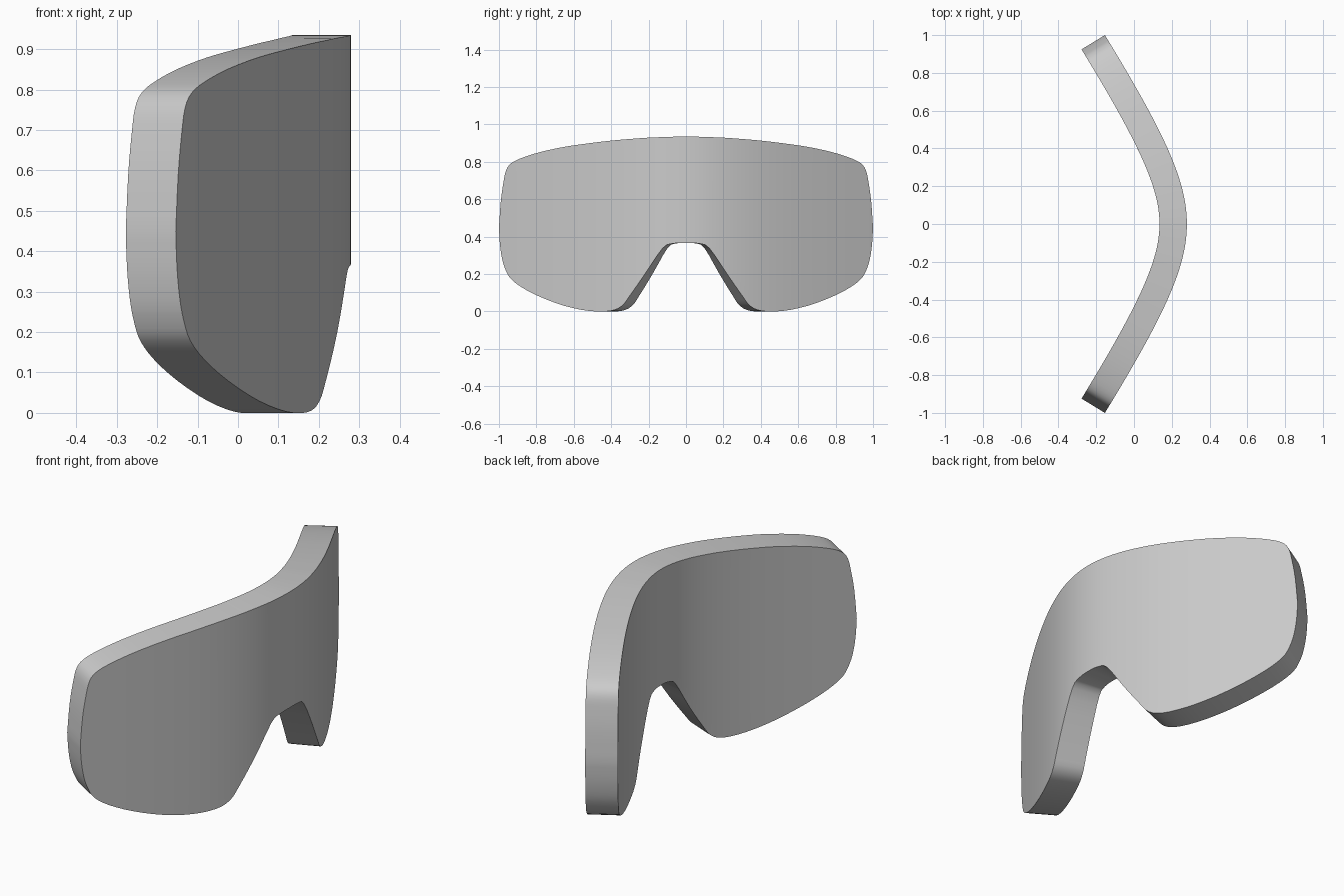
import bpy, bmesh
from math import sqrt, radians
from mathutils import Vector

if "Cube" in bpy.data.objects:
    bpy.data.objects.remove(bpy.data.objects["Cube"])

THICK, ROWS, SUB = 0.145, 10, 3

# Half outline of the shield (y, z), from the nose centre out to the temple tip
TOP = [(0, .935), (.07, .934), (.13, .932), (.22, .928), (.30, .922), (.35, .918),
       (.42, .911), (.52, .899), (.65, .88), (.78, .852), (.88, .82), (.935, .792),
       (.962, .755), (.976, .69), (.99, .59), (1, .45)]
BOTTOM = [(0, .367), (.07, .363), (.125, .338), (.22, .20), (.30, .085), (.345, .028),
          (.41, .002), (.52, .003), (.65, .03), (.78, .078), (.88, .13), (.94, .178),
          (.966, .225), (.983, .28), (.995, .36), (1, .45)]


def smooth_path(pts):
    """Catmull-Rom curve through the points."""
    p = [Vector(q) for q in pts]
    p = [Vector((-p[1].x, p[1].y))] + p + [p[-1]]
    out = []
    for a, b, c, d in zip(p, p[1:], p[2:], p[3:]):
        for k in range(SUB):
            t = k / SUB
            out.append(.5 * (2*b + (c-a)*t + (2*a-5*b+4*c-d)*t*t + (3*b-a-3*c+d)*t**3))
    return out + [p[-1]]


def wrap(q, depth):
    """Place an outline point on the curved shield, depth measured inwards."""
    y, z = q
    a, m = .3, .67
    root = sqrt(a*a + (m*y)**2)
    n = Vector((1, m*m*y/root, 0)).normalized()
    return Vector((.28 + a - root, y, z)) - n*depth


top, bottom = smooth_path(TOP), smooth_path(BOTTOM)
bm = bmesh.new()


def skin(columns):
    cols = [[bm.verts.new(v) for v in c] for c in columns]
    for a, b in zip(cols, cols[1:]):
        for i in range(len(a) - 1):
            bm.faces.new((a[i], b[i], b[i+1], a[i+1]))


# Outer and inner faces
for depth in (0, THICK):
    skin([[wrap(t.lerp(b, r/ROWS), depth) for r in range(ROWS + 1)]
          for t, b in zip(top, bottom)])
# Rim joining them
for edge in (top, bottom):
    skin([[wrap(q, 0), wrap(q, THICK)] for q in edge])

bmesh.ops.remove_doubles(bm, verts=bm.verts, dist=1e-5)
bmesh.ops.dissolve_degenerate(bm, edges=bm.edges, dist=1e-6)
# Mirror to the other side and weld at the nose
geo = bm.verts[:] + bm.edges[:] + bm.faces[:]
bmesh.ops.mirror(bm, geom=geo, axis='Y', merge_dist=1e-4)
bmesh.ops.remove_doubles(bm, verts=bm.verts, dist=1e-5)
bmesh.ops.recalc_face_normals(bm, faces=bm.faces)

mesh = bpy.data.meshes.new("visor_shield")
bm.to_mesh(mesh)
bm.free()
visor = bpy.data.objects.new("visor_shield", mesh)
bpy.context.collection.objects.link(visor)
bpy.context.view_layer.objects.active = visor
visor.select_set(True)
bpy.ops.object.shade_smooth_by_angle(angle=radians(40))
